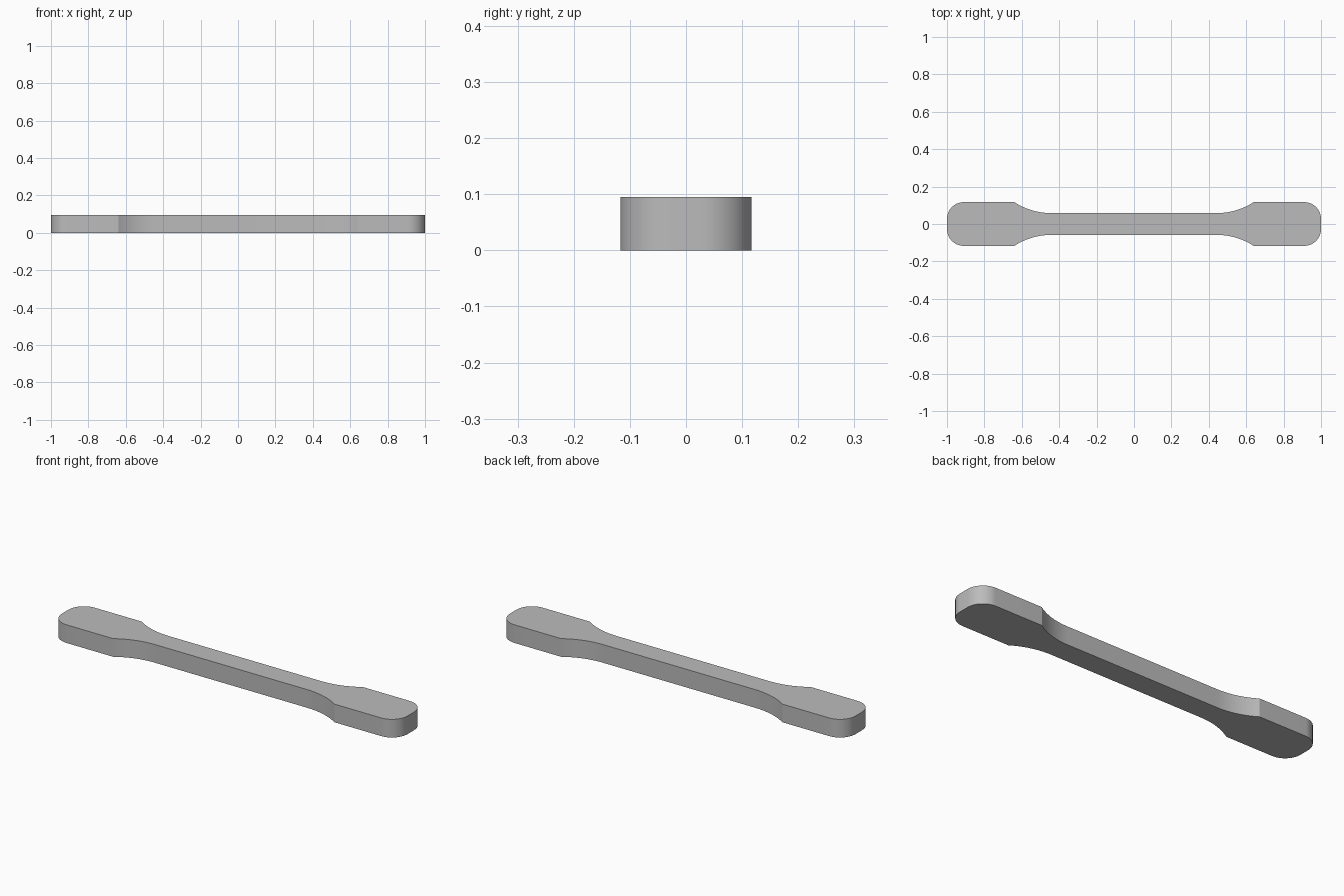
import bpy, bmesh, math

cube = bpy.data.objects.get("Cube")
if cube:
    bpy.data.objects.remove(cube, do_unlink=True)

GRIP, BAR, HEIGHT = 0.117, 0.058, 0.095   # half widths and thickness
CORNER = 0.09                             # grip corner radius
NECK_X, GRIP_X = 0.44, 0.64               # start and end of the shoulder curve

grey = bpy.data.materials.new("light_grey")
grey.use_nodes = True
colour = (0.5, 0.5, 0.5, 1)
grey.diffuse_color = colour
grey.node_tree.nodes["Principled BSDF"].inputs["Base Color"].default_value = colour


def arc(cx, cy, r, start, end, steps):
    angles = [start + (end - start) * i / steps for i in range(steps + 1)]
    return [(cx + r * math.cos(a), cy + r * math.sin(a)) for a in angles]


# One quarter of the outline: shoulder curve, then rounded grip corner
dx, dy = GRIP_X - NECK_X, GRIP - BAR
radius = (dx * dx + dy * dy) / (2 * dy)
sweep = math.asin(dx / radius)
quarter = arc(NECK_X, BAR + radius, radius, -math.pi / 2, -math.pi / 2 + sweep, 16)
quarter += arc(1 - CORNER, GRIP - CORNER, CORNER, math.pi / 2, 0, 16)

# Mirror the quarter into the closed outline
half = quarter + [(x, -y) for x, y in reversed(quarter)]
outline = half + [(-x, -y) for x, y in half]

# Extrude the outline into the solid bar
bm = bmesh.new()
base = bm.faces.new([bm.verts.new((x, y, 0)) for x, y in outline])
result = bmesh.ops.extrude_face_region(bm, geom=[base], use_keep_orig=True)
top = [v for v in result["geom"] if isinstance(v, bmesh.types.BMVert)]
bmesh.ops.translate(bm, verts=top, vec=(0, 0, HEIGHT))
bmesh.ops.recalc_face_normals(bm, faces=bm.faces)
mesh = bpy.data.meshes.new("test_bar")
bm.to_mesh(mesh)
bm.free()

bar = bpy.data.objects.new("test_bar", mesh)
bpy.context.collection.objects.link(bar)
mesh.materials.append(grey)

# Smooth curved sides, sharp rims
bpy.ops.object.select_all(action="DESELECT")
bar.select_set(True)
bpy.context.view_layer.objects.active = bar
bpy.ops.object.shade_smooth_by_angle(angle=math.radians(25))
